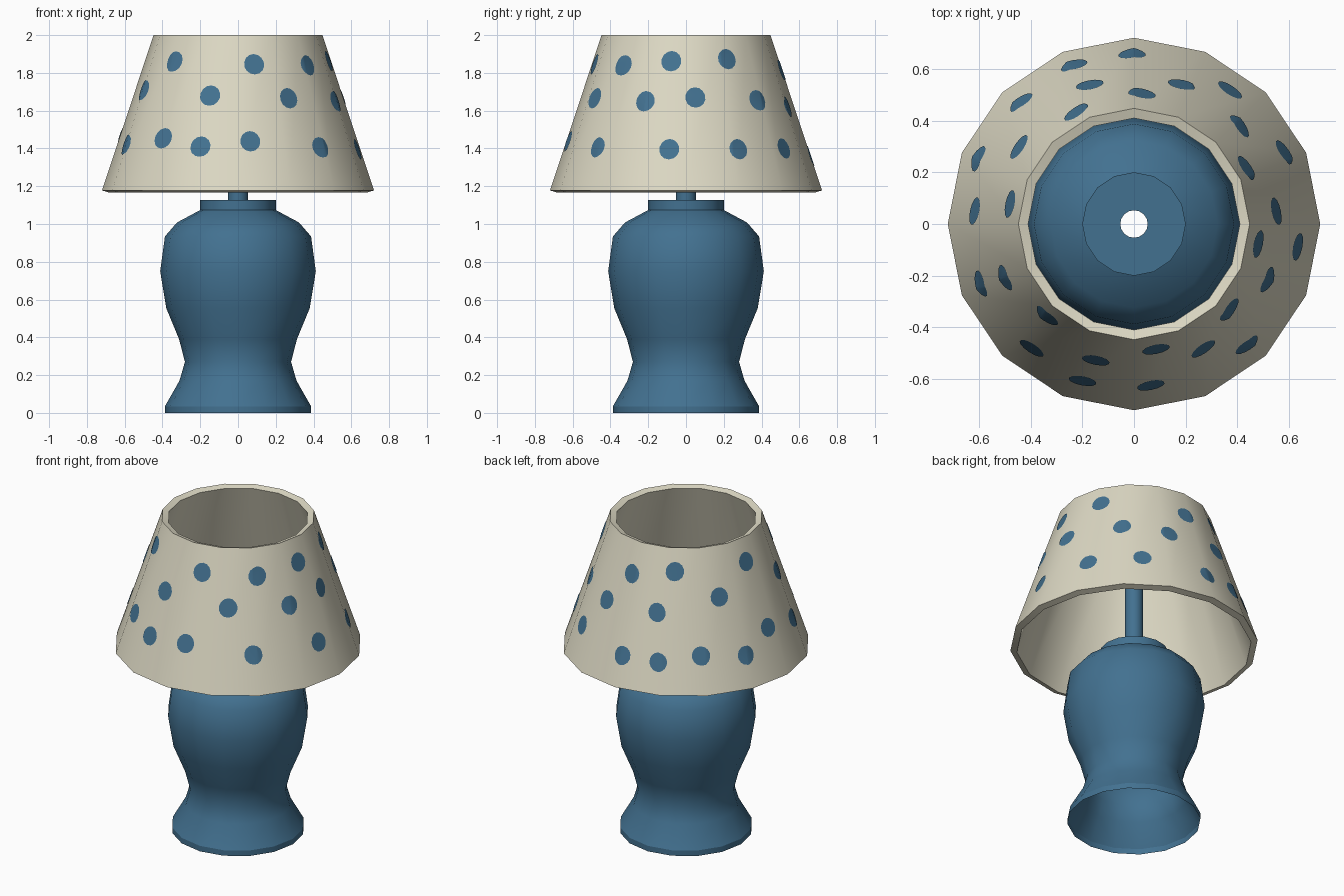
import bpy, bmesh, math

if "Cube" in bpy.data.objects:
    bpy.data.objects.remove(bpy.data.objects["Cube"])

SIDES = 16
STEP = 2 * math.pi / SIDES


def material(name, rgb):
    m = bpy.data.materials.new(name)
    m.diffuse_color = (*rgb, 1)
    m.use_nodes = True
    m.node_tree.nodes["Principled BSDF"].inputs["Base Color"].default_value = m.diffuse_color
    return m


CREAM = material("cream", (0.72, 0.69, 0.55))
BLUE = material("blue", (0.055, 0.165, 0.28))


def finish(bm, name, mat):
    me = bpy.data.meshes.new(name)
    bm.to_mesh(me)
    bm.free()
    me.materials.append(mat)
    for p in me.polygons:
        p.use_smooth = True
    me.set_sharp_from_angle(angle=math.radians(40))
    ob = bpy.data.objects.new(name, me)
    bpy.context.collection.objects.link(ob)
    return ob


def lathe(name, profile, mat, closed=False):
    bm = bmesh.new()
    rings = [[bm.verts.new((r * math.cos(j * STEP), r * math.sin(j * STEP), z))
              for j in range(SIDES)] for r, z in profile]
    pairs = list(zip(rings, rings[1:]))
    if closed:
        pairs.append((rings[-1], rings[0]))
    for a, b in pairs:
        for j in range(SIDES):
            k = (j + 1) % SIDES
            bm.faces.new((a[j], a[k], b[k], b[j]))
    return finish(bm, name, mat)


# Base, open underneath and hollow up through the rod
lathe("foot", [(0.387, 0), (0.387, 0.035)], BLUE)
lathe("body", [(0.387, 0.035), (0.31, 0.17), (0.281, 0.27), (0.312, 0.39),
               (0.38, 0.555), (0.412, 0.75), (0.387, 0.934), (0.323, 1.008),
               (0.2, 1.074)], BLUE)
lathe("neck", [(0.2, 1.074), (0.2, 1.127), (0.053, 1.127)], BLUE)
lathe("rod", [(0.053, 1.127), (0.053, 1.58)], BLUE)

# Shade, a thick cone open at both ends
R0, Z0, R1, Z1 = 0.72, 1.178, 0.447, 2.0
lathe("shade", [(R0, Z0), (R1, Z1), (R1 - 0.038, Z1 - 0.012),
                (R0 - 0.038, Z0 - 0.012)], CREAM, closed=True)


def shade_radius(z):
    return R0 + (R1 - R0) * (z - Z0) / (Z1 - Z0)


# Painted dots: (angle in degrees, height), by row
DOTS = [
    # low row
    (90.7, 1.36), (110.7, 1.36), (132.8, 1.40), (157.2, 1.367), (175.3, 1.47),
    (54.4, 1.40), (25.6, 1.396), (-8, 1.396), (-47, 1.406), (-84, 1.438),
    (-108.1, 1.41), (-129.4, 1.454), (-158.7, 1.42),
    # middle row
    (71.2, 1.62), (107.6, 1.633), (146.2, 1.713), (42.8, 1.655), (5.2, 1.67),
    (-22.7, 1.65), (-60.9, 1.666), (-105.6, 1.68), (-157.3, 1.708),
    # high row
    (86.5, 1.815), (117.4, 1.868), (170.8, 1.865), (26.6, 1.873), (-9.2, 1.862),
    (-41.9, 1.84), (-80, 1.846), (-133.4, 1.86),
]

dots = bmesh.new()
for deg, zc in DOTS:
    # disc in unrolled space (x = facet number, y = height)
    d = bmesh.new()
    bmesh.ops.create_circle(d, cap_ends=True, radius=0.054, segments=14)
    u0 = math.radians(deg % 360) / STEP
    width = 2 * shade_radius(zc) * math.sin(STEP / 2)
    for v in d.verts:
        v.co = (u0 + v.co.x / width, zc + v.co.y, 0)
    # fold along the shade's facet edges
    for k in (math.floor(u0), math.floor(u0) + 1):
        bmesh.ops.bisect_plane(d, geom=d.verts[:] + d.edges[:] + d.faces[:],
                               plane_co=(k, 0, 0), plane_no=(1, 0, 0))
    made = {}
    for v in d.verts:
        u, z = v.co.x, v.co.y
        k = math.floor(u)
        f = u - k
        r = shade_radius(z) + 0.003
        a, b = k * STEP, (k + 1) * STEP
        made[v] = dots.verts.new((r * ((1 - f) * math.cos(a) + f * math.cos(b)),
                                  r * ((1 - f) * math.sin(a) + f * math.sin(b)), z))
    for face in d.faces:
        dots.faces.new([made[v] for v in face.verts])
    d.free()
finish(dots, "shade_dots", BLUE)
